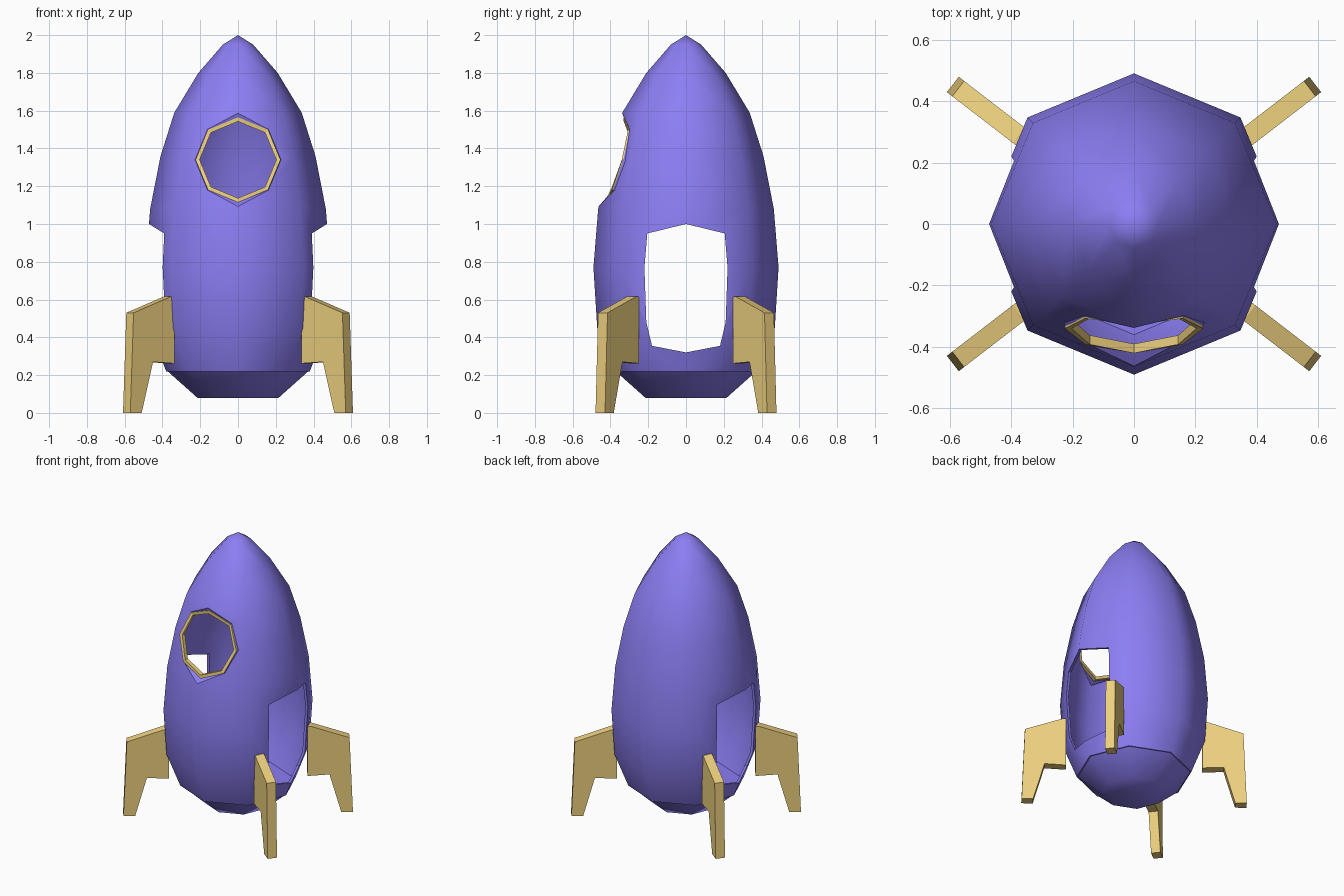
import bpy, bmesh, math
from mathutils import Vector

if "Cube" in bpy.data.objects:
    bpy.data.objects.remove(bpy.data.objects["Cube"])

def material(name, rgb):
    m = bpy.data.materials.new(name)
    m.diffuse_color = (*rgb, 1)
    m.use_nodes = True
    m.node_tree.nodes["Principled BSDF"].inputs["Base Color"].default_value = m.diffuse_color
    return m

PURPLE = material("purple_paint", (0.26, 0.21, 0.90))
GOLD = material("gold_paint", (0.85, 0.63, 0.21))

def make(name, verts, faces, mat=None, smooth=False):
    me = bpy.data.meshes.new(name)
    me.from_pydata(verts, [], faces)
    bm = bmesh.new()
    bm.from_mesh(me)
    bmesh.ops.remove_doubles(bm, verts=bm.verts, dist=1e-5)
    bmesh.ops.recalc_face_normals(bm, faces=bm.faces)
    bm.to_mesh(me)
    bm.free()
    ob = bpy.data.objects.new(name, me)
    bpy.context.collection.objects.link(ob)
    if mat:
        me.materials.append(mat)
    if smooth:
        soften(ob)
    return ob

def select(ob):
    bpy.ops.object.select_all(action='DESELECT')
    ob.select_set(True)
    bpy.context.view_layer.objects.active = ob

def soften(ob):
    select(ob)
    bpy.ops.object.shade_smooth_by_angle(angle=math.radians(50))

def lathe(name, profile, mat, smooth=False, n=8):
    # spin (radius, z) points; points on the axis become poles
    verts, faces, rings = [], [], []
    for r, z in profile:
        if r == 0:
            rings.append([len(verts)] * n)
            verts.append((0, 0, z))
        else:
            rings.append(list(range(len(verts), len(verts) + n)))
            verts += [(r * math.cos(k * math.tau / n), r * math.sin(k * math.tau / n), z) for k in range(n)]
    for a, b in zip(rings, rings[1:]):
        for k in range(n):
            j = (k + 1) % n
            faces.append(list(dict.fromkeys((a[k], a[j], b[j], b[k]))))
    return make(name, verts, faces, mat, smooth)

def prism(name, outline, offset, mat=None):
    # extrude a flat outline by an offset vector
    n = len(outline)
    verts = [Vector(p) for p in outline]
    verts += [v + Vector(offset) for v in verts]
    faces = [list(range(n)), list(range(n, 2 * n))]
    faces += [(k, (k + 1) % n, n + (k + 1) % n, n + k) for k in range(n)]
    return make(name, verts, faces, mat)

def loft(name, loops, mat, closed=False, smooth=False):
    # bridge loops of equal length
    n = len(loops[0])
    verts = [p for l in loops for p in l]
    faces = []
    for i in range(len(loops) if closed else len(loops) - 1):
        a, b = i * n, (i + 1) % len(loops) * n
        faces += [(a + k, a + (k + 1) % n, b + (k + 1) % n, b + k) for k in range(n)]
    return make(name, verts, faces, mat, smooth)

# Hollow octagonal hull
hull = [(0, 2.0), (0.08, 1.95), (0.21, 1.80), (0.337, 1.59), (0.41, 1.36),
        (0.465, 1.08), (0.49, 0.77), (0.47, 0.45), (0.38, 0.22)]
inner = [(r - 0.02, z) for r, z in hull[:0:-1]] + [(0, 1.975)]
body = lathe("rocket_body", hull + inner, PURPLE)

def surface_y(x, z):
    # depth of the front hull surface
    for (r0, z0), (r1, z1) in zip(hull, hull[1:]):
        if z1 <= z <= z0:
            r = r0 + (r1 - r0) * (z0 - z) / (z0 - z1)
            return -(r - abs(x) * math.tan(math.pi / 8))

# Window outline: octagon, starting at the bottom vertex
WZ = 1.34
def octagon(r, r_tall=None):
    pts = []
    for k in range(8):
        q = r_tall if r_tall and k in (0, 4) else r
        a = k * math.tau / 8
        pts.append((q * math.sin(a), WZ - q * math.cos(a)))
    return pts

hole = octagon(0.228, 0.247)
window_cut = prism("window_cutter", [(x, -0.8, z) for x, z in hole], (0, 0.75, 0))

# Doorways on both sides
half = [(0.205, 0.95), (0.22, 0.77), (0.21, 0.48), (0.18, 0.355)]
door = [(0, 1.0)] + half + [(0, 0.32)] + [(-y, z) for y, z in reversed(half)]
door_cut = prism("door_cutter", [(-0.8, y, z) for y, z in door], (1.6, 0, 0))

select(body)
for cutter in (window_cut, door_cut):
    cutter.hide_render = True
    mod = body.modifiers.new("cut", 'BOOLEAN')
    mod.operation, mod.solver, mod.object = 'DIFFERENCE', 'EXACT', cutter
    bpy.ops.object.modifier_apply(modifier=mod.name)
    bpy.data.objects.remove(cutter)
soften(body)

# Window frame and the recessed collar around it
depth = [-0.42, -0.392, -0.34, -0.307, -0.33, -0.307, -0.34, -0.392]
def frame_loop(r, back):
    return [(x, y + back, z) for (x, z), y in zip(octagon(r), depth)]

loft("window_frame", [frame_loop(0.225, 0), frame_loop(0.203, 0),
                      frame_loop(0.203, 0.03), frame_loop(0.225, 0.03)], GOLD, closed=True)
loft("window_collar", [[(x, surface_y(x, z), z) for x, z in hole],
                       frame_loop(0.224, 0.005)], PURPLE, smooth=True)

# Closed base under the hull
lathe("rocket_base", [(0, 0.22), (0.372, 0.22), (0.215, 0.08), (0, 0.08)], PURPLE, smooth=True)

# Four landing fins
fin = [(0.45, 0.615), (0.474, 0.615), (0.722, 0.53), (0.744, 0), (0.668, 0), (0.592, 0.27), (0.45, 0.262)]
A = math.radians(37.6)
for side, sx in (("right", 1), ("left", -1)):
    for end, sy in (("back", 1), ("front", -1)):
        d = Vector((sx * math.cos(A), sy * math.sin(A), 0))
        t = Vector((-d.y, d.x, 0)) * 0.063
        prism(f"{end}_{side}_fin", [d * s - t / 2 + Vector((0, 0, z)) for s, z in fin], t, GOLD)
